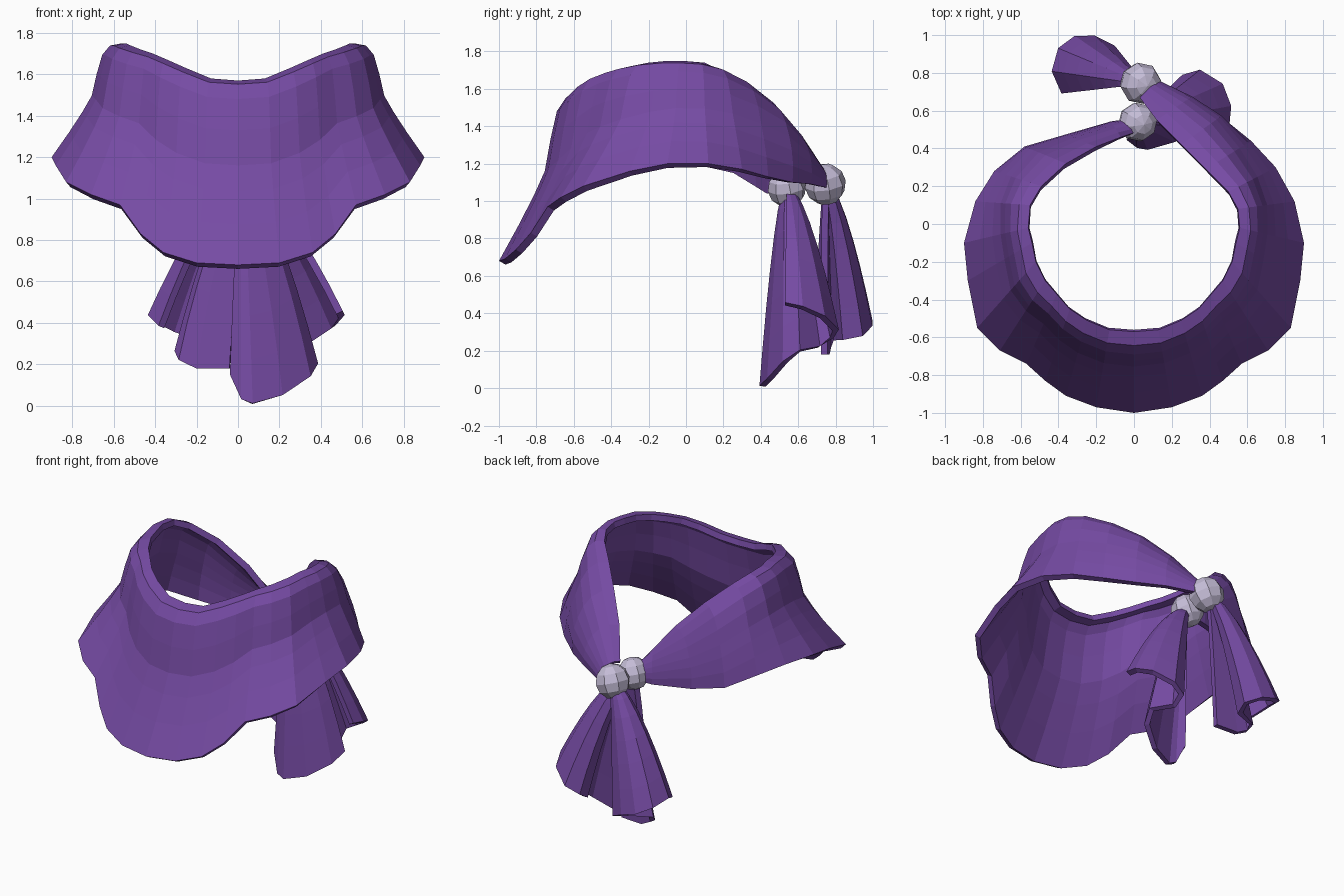
import bpy
import bmesh
from mathutils import Vector

default = bpy.data.objects.get("Cube")
if default:
    bpy.data.objects.remove(default, do_unlink=True)


def make_material(name, colour):
    mat = bpy.data.materials.new(name)
    mat.use_nodes = True
    mat.diffuse_color = colour
    bsdf = mat.node_tree.nodes["Principled BSDF"]
    bsdf.inputs["Base Color"].default_value = colour
    bsdf.inputs["Roughness"].default_value = 0.8
    return mat


PURPLE = make_material("purple cloth", (0.18, 0.07, 0.37, 1))
PEARL = make_material("pale lilac bead", (0.55, 0.5, 0.67, 1))


def cloth_sheet(name, columns, thickness, offset):
    """Skin a grid of point columns and give it the thickness of cloth."""
    bm = bmesh.new()
    grid = [[bm.verts.new(p) for p in column] for column in columns]
    for a, b in zip(grid, grid[1:]):
        for j in range(len(a) - 1):
            bm.faces.new((a[j], a[j + 1], b[j + 1], b[j]))
    mesh = bpy.data.meshes.new(name)
    bm.to_mesh(mesh)
    bm.free()
    mesh.materials.append(PURPLE)
    obj = bpy.data.objects.new(name, mesh)
    bpy.context.collection.objects.link(obj)
    solid = obj.modifiers.new("cloth thickness", 'SOLIDIFY')
    solid.thickness = thickness
    solid.offset = offset


# Collar: each station is a point on the neck edge and one on the hem
front_half = [
    ((0, -.57, 1.57), (0, -1, .68)),
    ((.13, -.56, 1.58), (.2, -.97, .69)),
    ((.25, -.51, 1.63), (.36, -.91, .74)),
    ((.34, -.45, 1.67), (.47, -.83, .83)),
    ((.41, -.37, 1.7), (.57, -.74, .97)),
    ((.47, -.3, 1.72), (.71, -.67, 1.02)),
    ((.52, -.2, 1.74), (.83, -.55, 1.08)),
    ((.54, -.1, 1.75), (.88, -.3, 1.16)),
    ((.56, -.02, 1.75), (.9, -.1, 1.2)),
]
back_left = [
    ((.55, .08, 1.74), (.85, .12, 1.2)),
    ((.5, .17, 1.71), (.75, .3, 1.17)),
    ((.38, .29, 1.64), (.62, .44, 1.13)),
    ((.25, .42, 1.53), (.46, .57, 1.1)),
    ((.12, .55, 1.38), (.3, .67, 1.09)),
    ((.03, .67, 1.2), (.12, .76, 1.07)),
]
back_right = [
    ((-.55, .1, 1.74), (-.84, .12, 1.2)),
    ((-.49, .2, 1.69), (-.74, .28, 1.16)),
    ((-.36, .32, 1.57), (-.58, .41, 1.08)),
    ((-.2, .41, 1.4), (-.37, .47, 1.04)),
    ((-.07, .46, 1.23), (-.12, .54, 1.03)),
    ((.02, .49, 1.12), (.02, .56, 1.04)),
]
# Share of the way outward and downward from the neck edge to the hem:
# flared where the cloth lies open, rounder where it is gathered at the back
flare = [(0, 0), (.17, .02), (.28, .1), (.36, .27), (.43, .46),
         (.56, .6), (.75, .78), (1, 1)]
gather = [(0, 0), (.3, 0), (.58, .1), (.78, .25), (.92, .43),
          (1, .6), (1.04, .8), (1, 1)]


def mirrored(station):
    return tuple((-x, y, z) for x, y, z in station)


def collar_column(station):
    top, hem = Vector(station[0]), Vector(station[1])
    step = hem - top
    blend = min(max(top.y / 0.45, 0), 1)
    column = []
    for open_share, tied_share in zip(flare, gather):
        out, down = Vector(open_share).lerp(Vector(tied_share), blend)
        column.append(top + Vector((step.x * out, step.y * out,
                                    step.z * down)))
    return column


stations = (back_right[::-1] + [mirrored(s) for s in front_half[:0:-1]]
            + front_half + back_left)
cloth_sheet("collar", [collar_column(s) for s in stations], 0.04, -1)


# Beads holding the two ends
def bead(name, centre, radius):
    bpy.ops.mesh.primitive_uv_sphere_add(
        segments=8, ring_count=6, radius=radius, location=centre,
        rotation=(0.2, 0.3, 0.2))
    obj = bpy.context.object
    obj.name = name
    obj.data.materials.append(PEARL)
    return Vector(centre)


inner_bead = bead("inner_bead", (.02, .54, 1.07), .105)
outer_bead = bead("outer_bead", (.035, .745, 1.09), .112)


# Tails: a folded hem gathered up into the bead
def tail(name, knot, hem):
    columns = []
    for point in hem:
        step = Vector(point) - knot
        column = []
        for t in (0.03, .12, .25, .42, .6, .8, 1):
            spread = t ** 0.65
            column.append(knot + Vector((step.x * spread,
                                         step.y * spread, step.z * t)))
        columns.append(column)
    cloth_sheet(name, columns, 0.035, 0)


tail("inner_tail", inner_bead, [
    (.49, .53, .45), (.5, .62, .43), (.46, .73, .38), (.35, .8, .31),
    (.27, .78, .27), (.27, .71, .22), (.37, .61, .2), (.34, .53, .14),
    (.21, .45, .05), (.07, .41, .01), (.02, .42, .03), (-.03, .46, .15)])
tail("outer_tail", outer_bead, [
    (-.37, .7, .38), (-.42, .81, .43), (-.39, .92, .4), (-.31, .98, .36),
    (-.21, .98, .33), (-.12, .94, .28), (-.15, .85, .26), (-.29, .79, .26),
    (-.28, .76, .22), (-.2, .75, .18), (-.04, .74, .18)])
